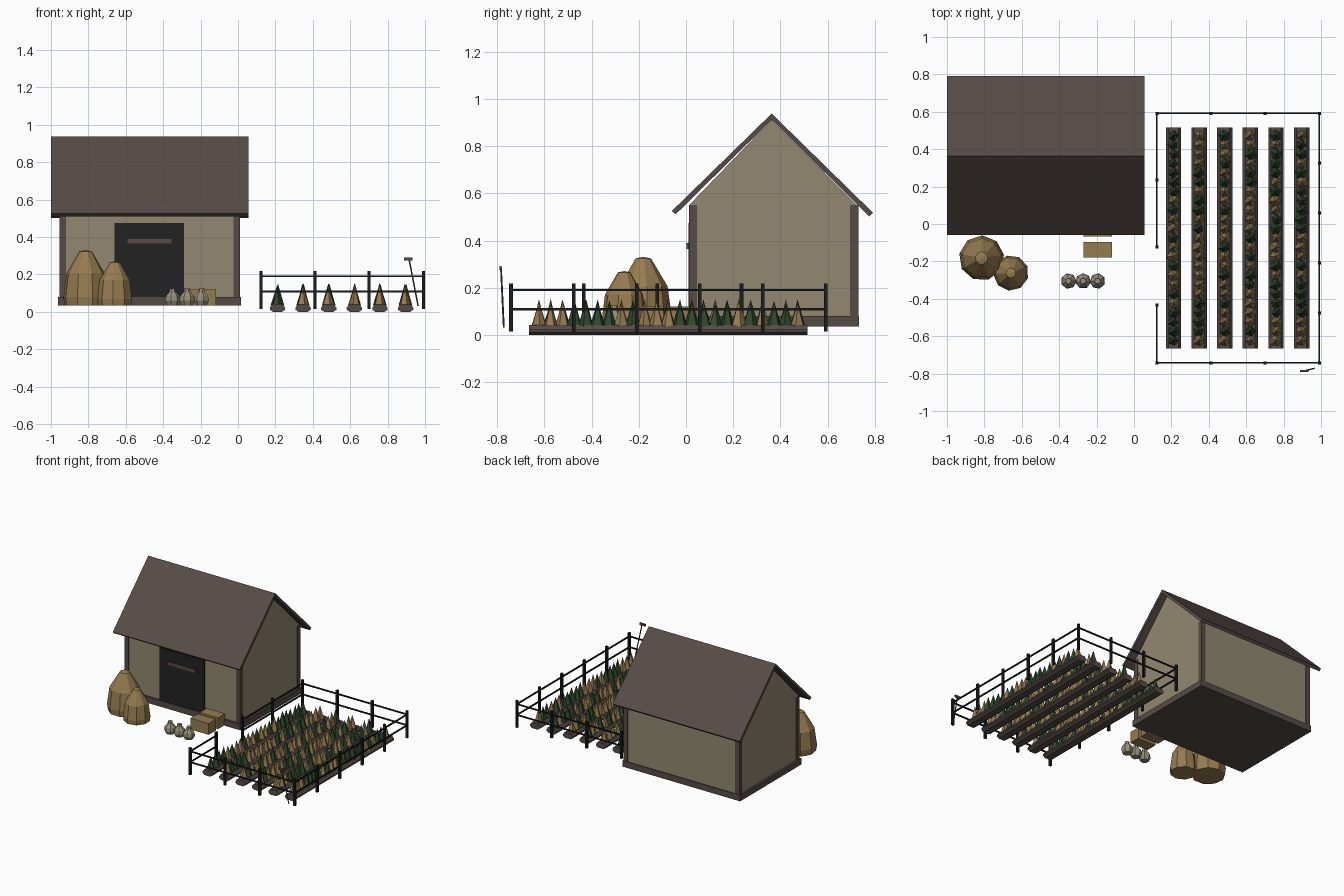
import bpy, bmesh, math, random
from mathutils import Vector, Matrix

if "Cube" in bpy.data.objects:
    bpy.data.objects.remove(bpy.data.objects["Cube"])
random.seed(4)


def mat(name, r, g, b):
    m = bpy.data.materials.new(name)
    lin = [((c / 255 + 0.055) / 1.055) ** 2.4 for c in (r, g, b)]
    m.diffuse_color = (*lin, 1)
    m.use_nodes = True
    m.node_tree.nodes["Principled BSDF"].inputs["Base Color"].default_value = m.diffuse_color
    return m


WALL = mat("plaster", 146, 137, 113)
WOOD = mat("dark_wood", 86, 75, 70)
DOOR = mat("door_black", 34, 34, 34)
HAY = mat("straw", 150, 124, 80)
GREEN = mat("leaf_green", 48, 72, 44)
IRON = mat("fence_black", 26, 28, 29)
SACK = mat("sack_cloth", 152, 144, 122)


def finish(name, bm, *mats):
    bmesh.ops.recalc_face_normals(bm, faces=bm.faces)
    me = bpy.data.meshes.new(name)
    bm.to_mesh(me)
    bm.free()
    for m in mats:
        me.materials.append(m)
    ob = bpy.data.objects.new(name, me)
    bpy.context.collection.objects.link(ob)
    return ob


def add_box(bm, x0, x1, y0, y1, z0, z1):
    m = Matrix.Translation(((x0 + x1) / 2, (y0 + y1) / 2, (z0 + z1) / 2)) @ \
        Matrix.Diagonal((x1 - x0, y1 - y0, z1 - z0, 1))
    bmesh.ops.create_cube(bm, size=1, matrix=m)


def box(name, m, *b):
    bm = bmesh.new()
    add_box(bm, *b)
    return finish(name, bm, m)


def prism(bm, pts, offset):
    """Extrude a closed polygon along a vector."""
    f = bm.faces.new([bm.verts.new(p) for p in pts])
    r = bmesh.ops.extrude_face_region(bm, geom=[f])
    vs = [v for v in r["geom"] if isinstance(v, bmesh.types.BMVert)]
    bmesh.ops.translate(bm, verts=vs, vec=offset)
    if f.is_valid and not any(len(e.link_faces) > 2 for e in f.edges):
        return
    bm.faces.remove(f) if f.is_valid and len(f.edges[0].link_faces) > 2 else None


def lathe(name, m, cx, cy, profile, n, rot=0):
    """Stacked rings of (radius, z), closed at both ends."""
    bm = bmesh.new()
    rings = [[bm.verts.new((cx + r * math.cos(rot + math.tau * i / n),
                            cy + r * math.sin(rot + math.tau * i / n), z))
              for i in range(n)] for r, z in profile]
    for a, b in zip(rings, rings[1:]):
        for i in range(n):
            j = (i + 1) % n
            bm.faces.new((a[i], a[j], b[j], b[i]))
    bm.faces.new(rings[0])
    bm.faces.new(rings[-1])
    return finish(name, bm, m)


# House body with gables
bm = bmesh.new()
prism(bm, [(-0.948, y, z) for y, z in
           ((0.018, 0.04), (0.725, 0.04), (0.725, 0.55), (0.363, 0.912), (0.018, 0.555))],
      (0.953, 0, 0))
finish("house_walls", bm, WALL)
box("house_base", WOOD, -0.963, 0.016, 0.003, 0.732, 0.035, 0.08)
bm = bmesh.new()
for x in (-0.954, -0.024):
    for y in (0.012, 0.695):
        add_box(bm, x, x + 0.034, y, y + 0.035, 0.06, 0.55)
finish("corner_posts", bm, WOOD)

# Roof slabs
bm = bmesh.new()
prism(bm, [(-1, y, z) for y, z in
           ((-0.06, 0.525), (0.363, 0.938), (0.792, 0.518), (0.777, 0.502),
            (0.363, 0.912), (-0.044, 0.511))], (1.055, 0, 0))
finish("roof", bm, WOOD)

# Door and handle bar
box("door", DOOR, -0.66, -0.288, 0.010, 0.02, 0.08, 0.475)
box("door_bar", WOOD, -0.59, -0.355, 0.003, 0.012, 0.365, 0.39)

# Haystacks
for name, cx, cy, s, h, rot in (("haystack_large", -0.815, -0.182, 0.121, 0.295, 0.15),
                                ("haystack_small", -0.658, -0.262, 0.095, 0.235, 0.4)):
    lathe(name, HAY, cx, cy, [(s * r, 0.035 + h * z) for r, z in
          ((0.95, 0), (1.0, 0.15), (0.86, 0.58), (0.28, 0.98), (0.02, 1.0))], 9, rot)

# Sacks
for i, x in enumerate((-0.35, -0.272, -0.195)):
    lathe("sack_%d" % (i + 1), SACK, x, -0.305,
          [(0.03, 0.035), (0.042, 0.06), (0.038, 0.085), (0.018, 0.108), (0.016, 0.125)],
          7, i * 0.7)

# Crates
box("crate_front", HAY, -0.27, -0.118, -0.18, -0.095, 0.035, 0.12)
box("crate_back", HAY, -0.27, -0.118, -0.068, 0.012, 0.035, 0.12)

# Planting beds with rows of cone plants
bm = bmesh.new()
plants = bmesh.new()
for i in range(6):
    x = 0.211 + 0.137 * i
    ring = [(-0.024, 0), (0.024, 0), (0.041, 0.012), (0.041, 0.022),
            (0.026, 0.042), (-0.026, 0.042), (-0.041, 0.022), (-0.041, 0.012)]
    prism(bm, [(x + a, -0.665, z) for a, z in ring], (0, 1.18, 0))
    for j in range(23):
        y = -0.623 + 0.0498 * j
        h = random.uniform(0.095, 0.118)
        r = random.uniform(0.028, 0.035)
        m = Matrix.Translation((x + random.uniform(-0.004, 0.004), y, 0.035 + h / 2)) @ \
            Matrix.Rotation(random.uniform(0, 6), 4, 'Z')
        g = bmesh.ops.create_cone(plants, cap_ends=True, segments=5, radius1=r,
                                  radius2=0, depth=h, matrix=m)
        green = random.random() < 0.42
        for f in {f for v in g["verts"] for f in v.link_faces}:
            f.material_index = int(green)
finish("planting_beds", bm, WOOD)
finish("crop_plants", plants, HAY, GREEN)

# Fence posts and rails
X0, X1, Y0, Y1 = 0.122, 0.991, -0.742, 0.592
posts = {(x, y) for x in (X0, 0.411, 0.701, X1) for y in (Y0, Y1)}
posts |= {(X1, Y0 + (Y1 - Y0) * k / 5) for k in range(1, 5)}
posts |= {(X0, y) for y in (0.235, -0.122, -0.433)}
bm = bmesh.new()
for x, y in posts:
    add_box(bm, x - 0.008, x + 0.008, y - 0.008, y + 0.008, 0.015, 0.218)
finish("fence_posts", bm, IRON)
bm = bmesh.new()
for z in (0.109, 0.19):
    t = 0.0045
    for y in (Y0, Y1):
        add_box(bm, X0, X1, y - t, y + t, z - t, z + t)
    for x, a, b in ((X1, Y0, Y1), (X0, Y0, -0.433), (X0, -0.122, Y1)):
        add_box(bm, x - t, x + t, a, b, z - t, z + t)
finish("fence_rails", bm, IRON)

# Hoe leaning on the fence
a, b = Vector((0.963, -0.772, 0.032)), Vector((0.914, -0.784, 0.285))
bm = bmesh.new()
d = b - a
q = d.to_track_quat('Z', 'Y').to_matrix().to_4x4()
bmesh.ops.create_cone(bm, cap_ends=True, segments=6, radius1=0.004, radius2=0.004,
                      depth=d.length, matrix=Matrix.Translation((a + b) / 2) @ q)
finish("hoe_handle", bm, WOOD)
box("hoe_head", WOOD, 0.888, 0.934, -0.791, -0.781, 0.276, 0.292)
